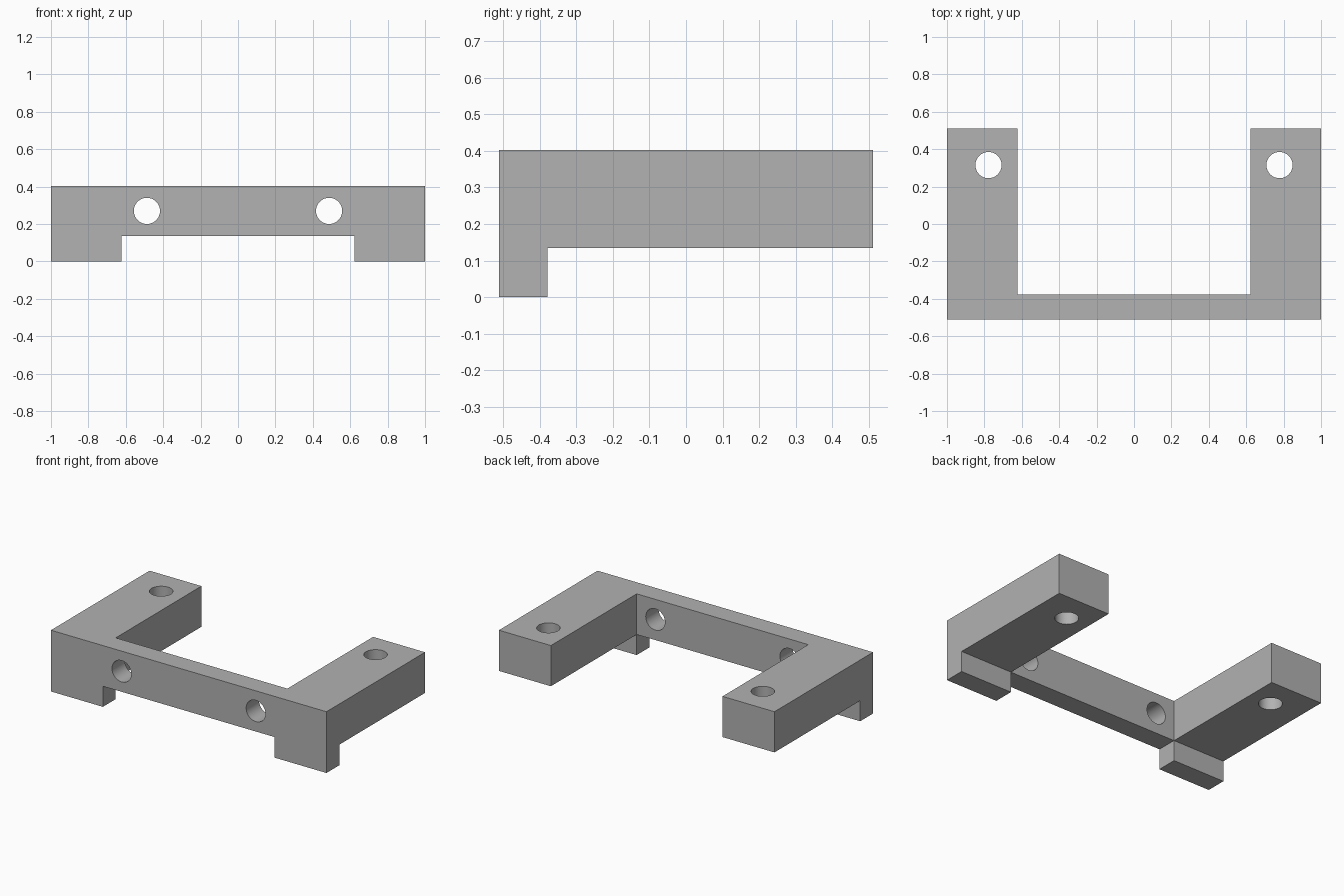
import bpy
import math

default_cube = bpy.data.objects.get("Cube")
if default_cube:
    bpy.data.objects.remove(default_cube, do_unlink=True)

# Overall sizes
HALF_X, HALF_Y, HEIGHT = 1.0, 0.511, 0.402
INNER_X = 0.623        # inner side of arms and feet
BAR_BACK = -0.378      # back of the front bar and feet
UNDERSIDE = 0.135      # bottom of bar and arms
HOLE_R = 0.07
MARGIN = 0.2           # how far cutters reach past the block


def box(name, low, high):
    centre = [(a + b) / 2 for a, b in zip(low, high)]
    bpy.ops.mesh.primitive_cube_add(size=1, location=centre)
    obj = bpy.context.object
    obj.name = name
    obj.scale = [b - a for a, b in zip(low, high)]
    bpy.ops.object.transform_apply(location=True, rotation=False, scale=True)
    return obj


def hole(name, location, rotation=(0, 0, 0)):
    bpy.ops.mesh.primitive_cylinder_add(vertices=64, radius=HOLE_R, depth=1,
                                        location=location, rotation=rotation)
    obj = bpy.context.object
    obj.name = name
    return obj


# Solid block the bracket is cut from
bracket = box("bracket", (-HALF_X, -HALF_Y, 0), (HALF_X, HALF_Y, HEIGHT))

# Space below the arms, gap between the feet, opening between the arms
cutters = [
    box("arm_underside_cutter", (-HALF_X - MARGIN, BAR_BACK, -MARGIN),
        (HALF_X + MARGIN, HALF_Y + MARGIN, UNDERSIDE)),
    box("foot_gap_cutter", (-INNER_X, -HALF_Y - MARGIN, -MARGIN),
        (INNER_X, HALF_Y + MARGIN, UNDERSIDE)),
    box("arm_gap_cutter", (-INNER_X, BAR_BACK, -MARGIN),
        (INNER_X, HALF_Y + MARGIN, HEIGHT + MARGIN)),
]

# Screw holes through the bar and through the arms
for side, label in ((-1, "right"), (1, "left")):
    cutters.append(hole(label + "_bar_hole_cutter", (side * 0.487, -HALF_Y, 0.27),
                        (math.pi / 2, 0, 0)))
    cutters.append(hole(label + "_arm_hole_cutter", (side * 0.778, 0.315, 0.3)))

bpy.ops.object.select_all(action='DESELECT')
bpy.context.view_layer.objects.active = bracket
bracket.select_set(True)
for cutter in cutters:
    cutter.hide_render = True
    cut = bracket.modifiers.new(cutter.name, 'BOOLEAN')
    cut.operation = 'DIFFERENCE'
    cut.solver = 'EXACT'
    cut.object = cutter
    bpy.ops.object.modifier_apply(modifier=cut.name)
for cutter in cutters:
    bpy.data.objects.remove(cutter, do_unlink=True)

# Plain grey finish
grey = bpy.data.materials.new("plain_grey")
grey.use_nodes = True
colour = (0.445, 0.445, 0.445, 1)
grey.diffuse_color = colour
grey.node_tree.nodes["Principled BSDF"].inputs["Base Color"].default_value = colour
bracket.data.materials.clear()
bracket.data.materials.append(grey)

# Round hole walls, crisp edges
bpy.ops.object.shade_smooth_by_angle(angle=math.radians(30))
